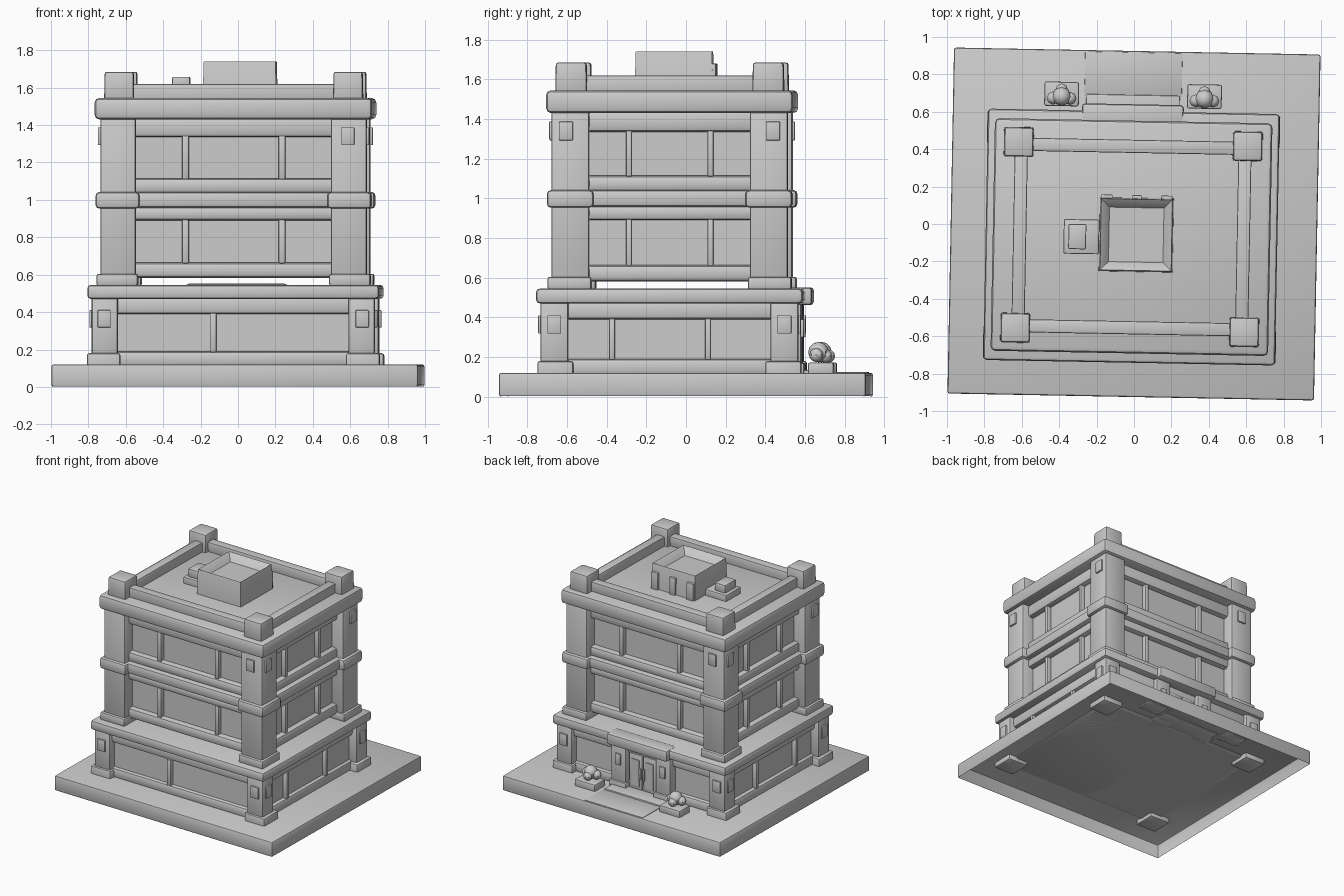
import bpy, bmesh, math
from mathutils import Matrix, Vector

old = bpy.data.objects.get("Cube")
if old:
    bpy.data.objects.remove(old, do_unlink=True)

stone = bpy.data.materials.new("stone_grey")
stone.use_nodes = True
GREY = (0.6, 0.6, 0.6, 1)
stone.diffuse_color = GREY
stone.node_tree.nodes["Principled BSDF"].inputs["Base Color"].default_value = GREY

TURN = Matrix.Rotation(-0.019, 4, 'Z')   # the whole model sits slightly turned
CX, CY = -0.012, -0.07                   # centre of the building on its slab
SIDES = (-1, 1)
CORNERS = [(i, j) for i in SIDES for j in SIDES]


def finish(name, bm):
    mesh = bpy.data.meshes.new(name)
    bm.to_mesh(mesh)
    bm.free()
    mesh.materials.append(stone)
    for p in mesh.polygons:
        p.use_smooth = True
    mesh.set_sharp_from_angle(angle=math.radians(35))
    obj = bpy.data.objects.new(name, mesh)
    obj.matrix_world = TURN
    bpy.context.collection.objects.link(obj)
    return obj


def add_box(bm, centre, size, bevel=0.0, taper=1.0):
    """Box given by x, y centre and bottom z; taper scales the top."""
    part = bmesh.new()
    bmesh.ops.create_cube(part, size=1)
    for v in part.verts:
        k = taper if v.co.z > 0 else 1
        v.co = Vector((centre[0] + v.co.x * size[0] * k,
                       centre[1] + v.co.y * size[1] * k,
                       centre[2] + (v.co.z + 0.5) * size[2]))
    if bevel:
        bmesh.ops.bevel(part, geom=part.edges[:], offset=bevel, segments=2,
                        profile=0.5, affect='EDGES')
    temp = bpy.data.meshes.new("temp")
    part.to_mesh(temp)
    part.free()
    bm.from_mesh(temp)
    bpy.data.meshes.remove(temp)


def boxes(name, items, bevel=0.0, taper=1.0):
    bm = bmesh.new()
    for centre, size in items:
        add_box(bm, centre, size, bevel, taper)
    return finish(name, bm)


def slab(name, hx, hy, z0, z1, bevel=0.0):
    """Layer centred on the building, by half sizes."""
    return boxes(name, [((CX, CY, z0), (2 * hx, 2 * hy, z1 - z0))], bevel)


def corner_set(name, ox, oy, width, z0, z1, bevel=0.012, taper=1.0):
    """Four square corner pieces by outer half sizes."""
    items = [((CX + i * (ox - width / 2), CY + j * (oy - width / 2), z0),
              (width, width, z1 - z0)) for i, j in CORNERS]
    return boxes(name, items, bevel, taper)


# Ground slab, hollow underneath
bm = bmesh.new()
add_box(bm, (0, 0, 0), (1.96, 1.85, 0.12), 0.012)
low = [f for f in bm.faces if f.normal.z < -0.9]
bmesh.ops.delete(bm, geom=low, context='FACES')
finish("ground_slab", bm)

# Ground floor
slab("ground_wall", 0.69, 0.59, 0.11, 0.48)
slab("ground_sill", 0.72, 0.62, 0.11, 0.19, 0.02)
slab("ground_lintel", 0.72, 0.62, 0.39, 0.48, 0.02)
corner_set("ground_plinths", 0.783, 0.665, 0.18, 0.08, 0.18)
corner_set("ground_columns", 0.757, 0.65, 0.14, 0.17, 0.48)
slab("ground_ledge", 0.78, 0.672, 0.47, 0.546, 0.02)

# Upper floors, raised a little above the ledge between the columns
slab("upper_wall", 0.615, 0.50, 0.60, 1.45)
for i, (z0, z1) in enumerate([(0.582, 0.665), (0.89, 0.965),
                              (1.035, 1.115), (1.335, 1.44)]):
    slab("upper_band_%d" % (i + 1), 0.66, 0.545, z0, z1, 0.025)
slab("middle_beam", 0.695, 0.58, 0.958, 1.042, 0.02)
corner_set("upper_plinths", 0.732, 0.615, 0.22, 0.54, 0.605)
corner_set("upper_columns", 0.712, 0.595, 0.19, 0.59, 1.44)
corner_set("column_collars", 0.737, 0.618, 0.235, 0.953, 1.042, 0.02)

# Window bars on every wall
bars = []
for j in SIDES:
    for z in (0.66, 1.11):
        for k in SIDES:
            bars.append(((CX + k * 0.258, CY + j * 0.51, z), (0.036, 0.05, 0.235)))
            bars.append(((CX + j * 0.625, CY + k * 0.205, z), (0.05, 0.03, 0.235)))
    for y in (-0.36, 0.125):
        bars.append(((CX + j * 0.70, y, 0.185), (0.05, 0.03, 0.21)))
bars.append(((-0.12, CY - 0.60, 0.185), (0.036, 0.05, 0.21)))
boxes("window_bars", bars, 0.008)

# Small plaques on the columns
plaques = []
for i, j in CORNERS:
    plaques.append(((CX + i * 0.69, CY + j * 0.652, 0.318), (0.07, 0.02, 0.092)))
    plaques.append(((CX + i * 0.76, CY + j * 0.58, 0.318), (0.02, 0.07, 0.092)))
    plaques.append(((CX + i * 0.715, CY + j * 0.522, 1.293), (0.02, 0.07, 0.094)))
    if i != j:
        plaques.append(((CX + i * 0.612, CY + j * 0.598, 1.293), (0.07, 0.02, 0.094)))
boxes("column_plaques", plaques, 0.004)

# Roof
slab("roof_ledge", 0.742, 0.622, 1.43, 1.545, 0.025)
corner_set("roof_posts", 0.692, 0.577, 0.16, 1.53, 1.685, 0.012, 0.96)
rails = [((CX, CY + j * 0.485, 1.53), (1.12, 0.07, 0.09)) for j in SIDES]
rails += [((CX + i * 0.598, CY, 1.53), (0.07, 0.90, 0.09)) for i in SIDES]
boxes("parapet_rails", rails, 0.008)

# Roof housing with a sunken top
HX, HY = 0.013, -0.058
bm = bmesh.new()
add_box(bm, (HX, HY, 1.53), (0.395, 0.395, 0.215), 0, 0.97)
bm.normal_update()
top = [f for f in bm.faces if f.normal.z > 0.9]
bmesh.ops.inset_region(bm, faces=top, thickness=0.065)
bmesh.ops.translate(bm, verts=top[0].verts[:], vec=(0, 0, -0.06))
rim = [e for e in bm.edges if all(v.co.z > 1.74 for v in e.verts)]
bmesh.ops.bevel(bm, geom=rim, offset=0.008, segments=2, profile=0.5, affect='EDGES')
finish("roof_housing", bm)
boxes("housing_door_posts", [((HX + x, HY + 0.2, 1.54), (w, 0.025, 0.14))
                             for x, w in ((-0.16, 0.06), (0, 0.05), (0.16, 0.06))], 0.004)
boxes("housing_side_base", [((-0.28, -0.073, 1.53), (0.19, 0.185, 0.065))], 0.008)
boxes("housing_side_vent", [((-0.302, -0.073, 1.59), (0.095, 0.135, 0.068))], 0.008)

# Entrance at the back
EX = CX - 0.006
boxes("entrance_canopy", [((EX, 0.575, 0.462), (0.545, 0.13, 0.09))], 0.018)
boxes("entrance_pillars", [((EX + i * 0.2, 0.54, 0.11), (0.13, 0.09, 0.36)) for i in SIDES], 0.008)
boxes("pillar_plinths", [((EX + i * 0.2, 0.55, 0.11), (0.15, 0.10, 0.06)) for i in SIDES], 0.008)
boxes("pillar_lamps", [((EX + i * 0.2, 0.588, 0.30), (0.05, 0.02, 0.09)) for i in SIDES], 0.004)
boxes("door_leaves", [((EX + i * 0.062, 0.54, 0.12), (0.115, 0.04, 0.29)) for i in SIDES], 0.006)
boxes("door_panels", [((EX + i * 0.062, 0.561, 0.16), (0.07, 0.008, 0.21)) for i in SIDES])
boxes("door_handles", [((EX + i * 0.018, 0.568, 0.22), (0.012, 0.02, 0.09)) for i in SIDES], 0.003)
boxes("door_step", [((EX, 0.61, 0.11), (0.5, 0.16, 0.025))], 0.006)
boxes("entrance_path", [((EX, 0.80, 0.115), (0.52, 0.235, 0.009))], 0.002)

# Planters with clustered shrubs
boxes("planters", [((EX + i * 0.382, 0.688, 0.11), (0.185, 0.13, 0.062)) for i in SIDES], 0.01)
bm = bmesh.new()
for i in SIDES:
    for dx, dy, dz, r in ((0, 0, 0.225, 0.052), (-0.045, -0.01, 0.21, 0.035),
                          (0.045, -0.01, 0.21, 0.035), (0, 0.035, 0.205, 0.034)):
        spot = Matrix.Translation((EX + i * 0.382 + dx, 0.675 + dy, dz))
        bmesh.ops.create_uvsphere(bm, u_segments=8, v_segments=6, radius=r, matrix=spot)
finish("shrubs", bm)
